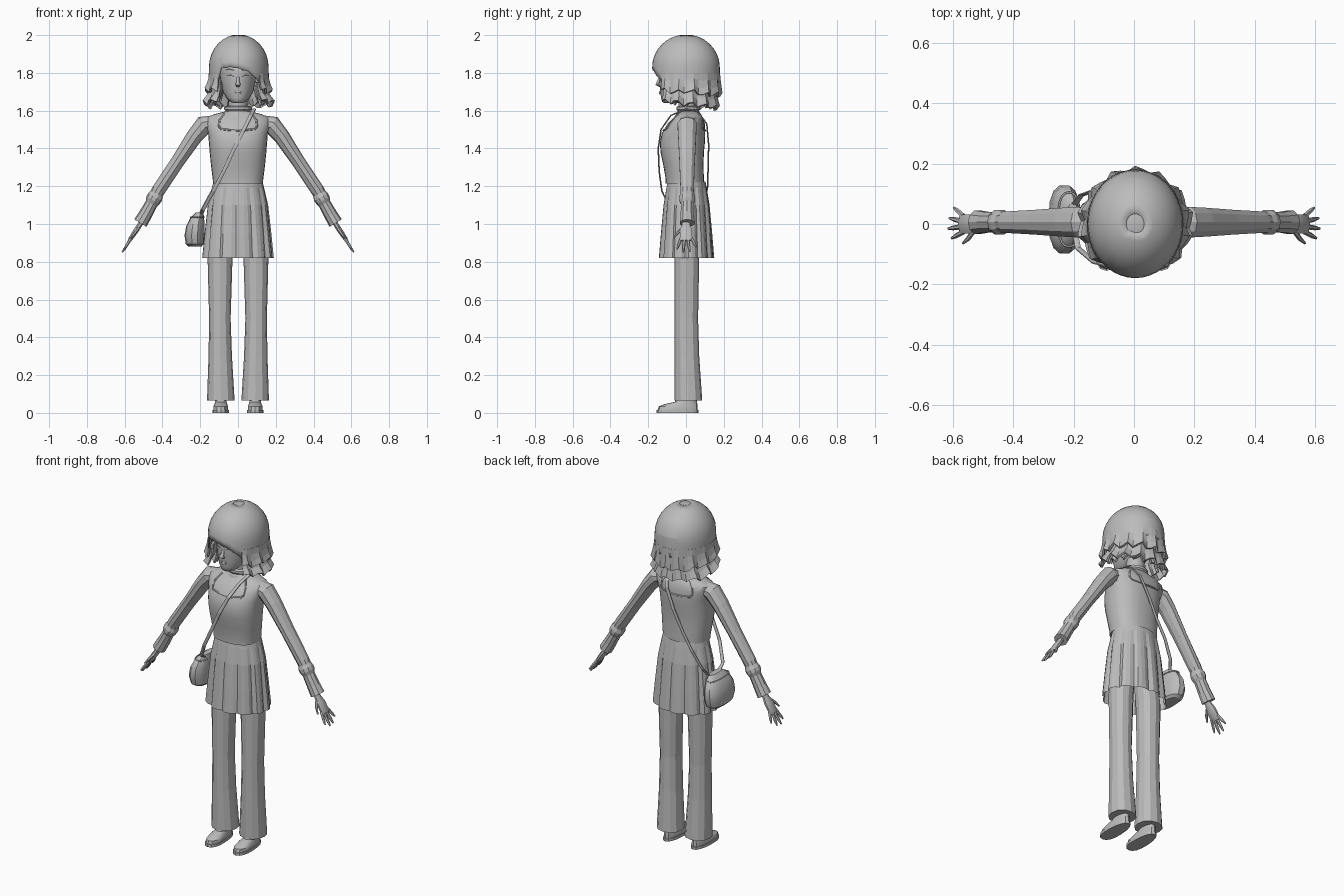
import bpy, bmesh, math, random
from mathutils import Vector

if "Cube" in bpy.data.objects:
    bpy.data.objects.remove(bpy.data.objects["Cube"])

random.seed(4)
grey = bpy.data.materials.new("plain grey")
grey.diffuse_color = (0.5, 0.5, 0.5, 1)
grey.use_nodes = True
grey.node_tree.nodes["Principled BSDF"].inputs["Base Color"].default_value = grey.diffuse_color


def loft(name, rings, caps=True, cyclic=True, smooth=0, thick=0):
    """Skin a list of equal-length point rings."""
    bm = bmesh.new()
    rows = [[bm.verts.new(p) for p in r] for r in rings]
    n = len(rows[0])
    for a, b in zip(rows, rows[1:]):
        for i in range(n if cyclic else n - 1):
            j = (i + 1) % n
            bm.faces.new((a[i], a[j], b[j], b[i]))
    if caps and cyclic:
        bm.faces.new(rows[0])
        bm.faces.new(rows[-1])
    bmesh.ops.recalc_face_normals(bm, faces=bm.faces)
    me = bpy.data.meshes.new(name)
    bm.to_mesh(me)
    bm.free()
    me.materials.append(grey)
    ob = bpy.data.objects.new(name, me)
    bpy.context.collection.objects.link(ob)
    if thick:
        m = ob.modifiers.new("thickness", 'SOLIDIFY')
        m.thickness = thick
        m.offset = 0
    if smooth:
        bpy.ops.object.select_all(action='DESELECT')
        ob.select_set(True)
        bpy.context.view_layer.objects.active = ob
        bpy.ops.object.shade_smooth_by_angle(angle=math.radians(smooth))
    return ob


def oval(z, cx, rx, y0, y1, n=16, power=1.0):
    """Horizontal oval ring spanning y0..y1; power below 1 squares it off."""
    pts = []
    for i in range(n):
        a = 2 * math.pi * i / n
        c, s = math.cos(a), math.sin(a)
        pts.append((cx + rx * math.copysign(abs(c) ** power, c),
                    (y0 + y1) / 2 + (y1 - y0) / 2 * math.copysign(abs(s) ** power, s), z))
    return pts


def tube(name, path, radii, n=8, ref=(0, 1, 0), smooth=0):
    """Sweep an oval (width along ref, depth across it) along a path."""
    path = [Vector(p) for p in path]
    ref = Vector(ref)
    rings = []
    for i, p in enumerate(path):
        t = (path[min(i + 1, len(path) - 1)] - path[max(i - 1, 0)]).normalized()
        u = (ref - t * t.dot(ref)).normalized()
        v = t.cross(u)
        w, d = radii[min(i, len(radii) - 1)]
        rings.append([p + u * w * math.cos(2 * math.pi * (k + .5) / n)
                      + v * d * math.sin(2 * math.pi * (k + .5) / n) for k in range(n)])
    return loft(name, rings, smooth=smooth)


# Torso: (z, half width, front y, back y)
TORSO = [(1.215, .132, -.108, .095), (1.24, .134, -.108, .095), (1.31, .143, -.12, .092),
         (1.38, .150, -.135, .095), (1.43, .154, -.138, .1), (1.48, .158, -.128, .102),
         (1.53, .172, -.098, .1), (1.56, .172, -.07, .09), (1.58, .13, -.05, .08),
         (1.595, .07, -.04, .07)]
loft("top", [oval(z, 0, rx, a, b, 28, .85) for z, rx, a, b in TORSO], smooth=35)


def torso_y(x, z, back):
    """Surface depth of the torso at x, z."""
    for (z0, r0, a0, b0), (z1, r1, a1, b1) in zip(TORSO, TORSO[1:]):
        if z0 <= z <= z1:
            f = (z - z0) / (z1 - z0)
            r, a, b = r0 + f * (r1 - r0), a0 + f * (a1 - a0), b0 + f * (b1 - b0)
            s = max(0, 1 - min(1, abs(x) / r) ** (2 / .85)) ** (.85 / 2)
            return (a + b) / 2 + (1 if back else -1) * (b - a) / 2 * s


# Square neckline piping, front and back
for back in (False, True):
    outline = [(-.075, 1.582), (-.097, 1.55), (-.1, 1.515), (-.09, 1.502), (-.045, 1.497), (0, 1.495)]
    outline += [(-x, z) for x, z in outline[-2::-1]]
    tube("neckline_piping", [(x, torso_y(x, z, back), z) for x, z in outline],
         [(.006, .006)], 6, (0, 1, 0))

# Neck and rolled collar
loft("neck", [oval(z, 0, .05, -.04, .06, 14) for z in (1.56, 1.62, 1.72)], smooth=40)
loft("collar", [oval(z, 0, r, .012 - r * .85, .012 + r * .85, 16) for z, r in
                ((1.575, .078), (1.59, .072), (1.598, .066), (1.606, .073), (1.62, .073), (1.626, .06))])

# Pleated skirt
rings = []
for z, rx, ry, depth in ((1.225, .13, .1, 0), (1.19, .139, .107, .02), (1.1, .16, .122, .06),
                         (.95, .177, .136, .08), (.82, .19, .147, .09)):
    ring = []
    for i in range(48):
        a = 2 * math.pi * (i + .5) / 48
        k = 1 - depth * (0, 0, .25, 1)[i % 4]
        ring.append((rx * k * math.cos(a), .003 + ry * k * math.sin(a), z))
    rings.append(ring)
loft("skirt", rings, caps=False)

for s in (1, -1):
    # Flared trousers with pressed creases
    rings = []
    for z, cx, rx, y0, y1 in ((1.02, .07, .06, -.06, .07), (.82, .095, .066, -.06, .07),
                              (.5, .096, .057, -.06, .064), (.3, .094, .062, -.06, .07),
                              (.065, .091, .073, -.062, .086)):
        rings.append(oval(z, s * cx, rx, y0, y1, 12, .9))
    loft("trouser_leg", rings)
    # Shoes with a thin sole
    def shoe_ring(z, w, y0, y1):
        pts = oval(z, 0, 1, -1, 1, 16, .85)
        return [(s * .091 + w * x * (1 - .12 * y), (y0 + y1) / 2 + (y1 - y0) / 2 * y, z) for x, y, _ in pts]
    loft("sole", [shoe_ring(z, .043, -.155, .066) for z in (0, .016)])
    loft("shoe", [shoe_ring(.016, .039, -.15, .062), shoe_ring(.034, .039, -.145, .062),
                  shoe_ring(.046, .034, -.115, .06), shoe_ring(.058, .03, -.06, .058),
                  shoe_ring(.12, .028, -.03, .05)], smooth=35)

    # Sleeve, gathered above a flared cuff
    tube("sleeve", [(s * x, .006, z) for x, z in ((.13, 1.535), (.18, 1.525), (.23, 1.465), (.32, 1.33),
                                                   (.42, 1.18), (.445, 1.135))],
         [(.045, .04), (.053, .05), (.05, .043), (.043, .036), (.037, .036), (.034, .034)], 10)
    tube("cuff", [(s * x, .006, z) for x, z in ((.428, 1.165), (.44, 1.142), (.45, 1.125), (.458, 1.108),
                                                 (.49, 1.05), (.517, 1.005))],
         [(.034, .034), (.043, .042), (.043, .04), (.034, .033), (.036, .036), (.041, .038)], 10)
    # Hand
    tube("palm", [(s * x, 0, z) for x, z in ((.495, 1.04), (.52, .995), (.54, .965), (.57, .92), (.575, .912))],
         [(.02, .017), (.022, .014), (.034, .015), (.034, .012), (.028, .008)], 8, smooth=40)
    fingers = (((.564, -.026, .925), (.59, -.04, .885), (.603, -.047, .866)),
               ((.57, -.009, .92), (.598, -.013, .872), (.614, -.015, .85)),
               ((.57, .009, .92), (.596, .016, .875), (.61, .019, .853)),
               ((.564, .026, .928), (.584, .044, .895), (.596, .054, .877)),
               ((.53, -.022, .975), (.548, -.048, .95), (.566, -.064, .925)))
    for f in fingers:
        tube("finger", [(s * x, y, z) for x, y, z in f], [(.009, .009), (.008, .008), (.004, .004)], 6,
             (0, .7, .7), smooth=50)

# Shoulder bag and strap
loft("bag", [oval(z, cx, rx, .015 - ry, .015 + ry, 14, .8) for z, cx, rx, ry in
             ((.882, -.228, .036, .08), (.895, -.229, .048, .1), (.94, -.23, .053, .115),
              (.99, -.226, .048, .112), (1.035, -.215, .036, .09), (1.062, -.203, .018, .055))], smooth=30)
tube("bag_seam", oval(1.037, -.215, .036, -.075, .105, 20, .8), [(.004, .004)], 5, (0, 0, 1))
tube("strap", [(-.195, -.03, 1.05), (-.185, -.08, 1.075), (-.13, -.128, 1.175), (-.075, -.142, 1.28),
               (-.02, -.147, 1.4), (.03, -.132, 1.5), (.068, -.08, 1.575), (.085, .0, 1.608),
               (.08, .06, 1.598), (.05, .11, 1.53), (0, .12, 1.42), (-.06, .117, 1.3),
               (-.12, .115, 1.2), (-.175, .095, 1.1), (-.2, .06, 1.05)],
     [(.011, .004)], 6, (1, 0, 0))

# Head and face
loft("head", [oval(z, 0, rx, a, b, 24) for z, rx, a, b in
              ((1.64, .022, -.115, -.07), (1.648, .042, -.127, -.03), (1.668, .062, -.132, .02),
               (1.7, .08, -.136, .07), (1.75, .092, -.14, .1), (1.8, .098, -.141, .11),
               (1.86, .1, -.135, .115), (1.92, .075, -.09, .09), (1.95, .04, -.05, .05))], smooth=50)
tube("nose", [(0, -.134, 1.785), (0, -.145, 1.755), (0, -.154, 1.739), (0, -.137, 1.73)],
     [(.006, .006), (.009, .009), (.014, .01), (.01, .006)], 8, (1, 0, 0), smooth=50)
for z, w in ((1.699, .02), (1.69, .016)):
    tube("lip", [(-w, -.129, z), (-w * .4, -.138, z + .002), (0, -.139, z), (w * .4, -.138, z + .002),
                 (w, -.129, z)], [(.002, .002), (.005, .004), (.005, .004), (.005, .004), (.002, .002)],
         6, (0, 0, 1), smooth=50)
for s in (1, -1):
    for part, z, h in (("eyelid", 1.782, .004), ("eyebrow", 1.815, .003)):
        tube(part, [(s * .022, -.138, z), (s * .042, -.131, z + .006), (s * .062, -.115, z + .003)],
             [(.002, .002), (h, .004), (.002, .002)], 6, (0, 0, 1))


def around(deg, rx, ry, z):
    """Point on an oval about the head, degrees from the face toward +x."""
    a = math.radians(deg)
    return (.004 + rx * math.sin(a), -ry * math.cos(a), z)


# Hair cap with a fringe swept down to one side
columns = []
for i in range(40):
    deg = i * 9 - 180
    x = .155 * math.sin(math.radians(deg))
    if -44 < deg < 54:
        low = 1.835 - .75 * max(0, x) + random.uniform(-.012, .012)
    else:
        low = 1.75
    col = []
    for k in range(10):
        t = .1 + .9 * k / 9
        z = 2 - (2 - low) * (1 - math.cos(t * math.pi / 2))
        r = math.sqrt(max(0, 1 - ((z - 1.83) / .17) ** 2)) if z > 1.83 else 1
        col.append(around(deg, .155 * r, .176 * r, z))
    columns.append(col)
cap = loft("hair_cap", list(zip(*columns)), caps=False, smooth=12, thick=.006)
loft("hair_crown", [oval(z, .004, .155 * r, -.176 * r, .176 * r, 20) for z, r in
                    ((1.994, .26), (1.998, .17), (2.0, .06))], smooth=30)

# Layered, flicked-out locks below the cap
layers = (("hair_upper_layer", 1.80, 1.715, .035, .153, .174, .17, .178, 44),
          ("hair_lower_layer", 1.75, 1.66, .045, .14, .15, .182, .165, 42),
          ("hair_under_layer", 1.75, 1.66, .03, .108, .115, .135, .13, 55))
for name, top, low, drop, rx0, ry0, rx1, ry1, start in layers:
    n = 33
    columns = []
    for i in range(n):
        deg = start + (360 - 2 * start) * i / (n - 1)
        back = (1 - math.cos(math.radians(deg))) / 2
        jag = (0, .013, -.012)[i % 3] + random.uniform(-.007, .007)
        puff = (1, 1.05, .96)[i % 3]
        col = []
        for t in (0, .35, .7, 1):
            f = t * t
            k = 1 + (puff - 1) * t
            z = top + (low - drop * back + jag - top) * t
            col.append(around(deg, (rx0 + (rx1 - rx0) * f) * k, (ry0 + (ry1 - ry0) * f) * k, z))
        columns.append(col)
    loft(name, list(zip(*columns)), cyclic=False, thick=.012)
